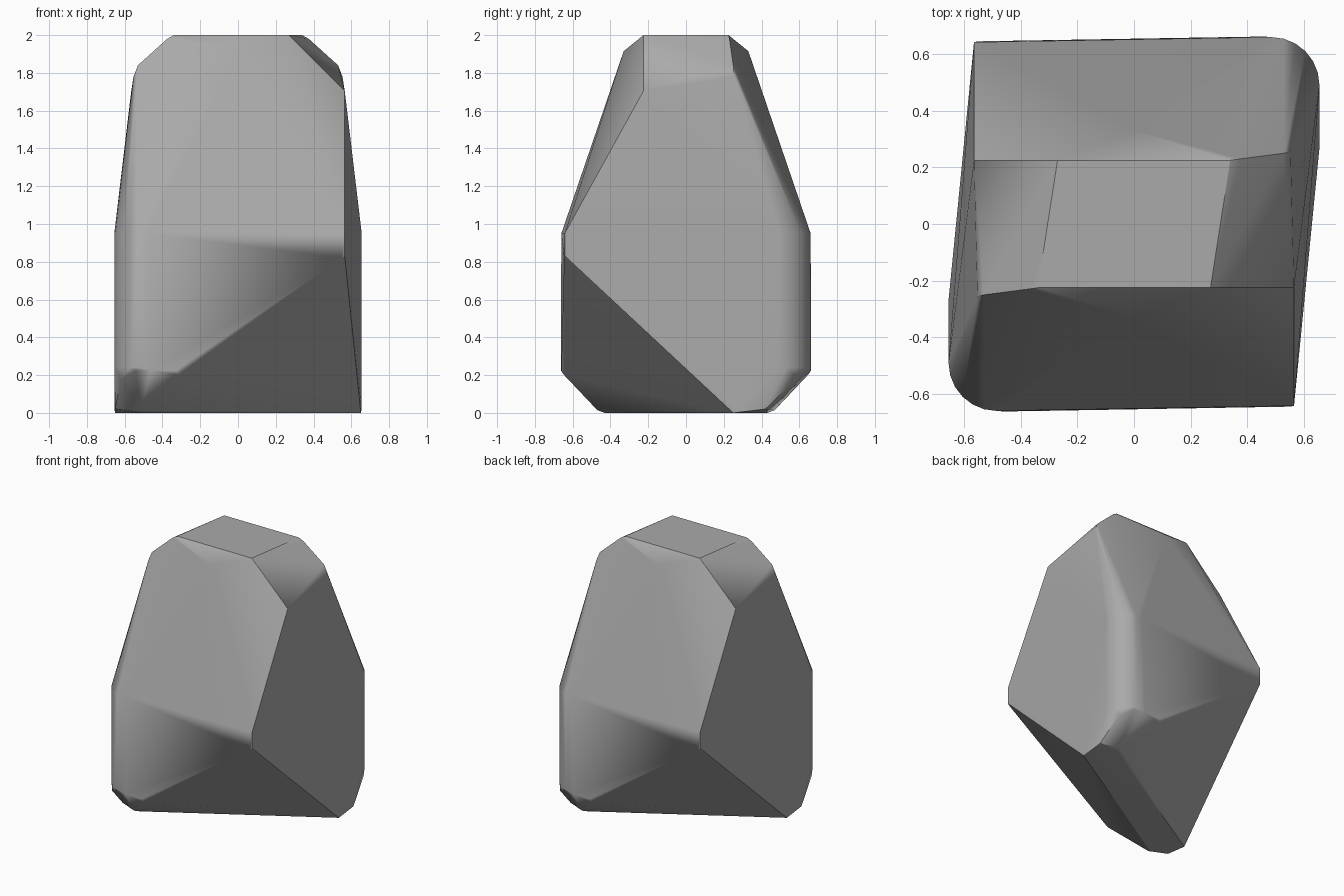
import bpy, bmesh, math
from mathutils import Vector

cube = bpy.data.objects.get("Cube")
if cube:
    bpy.data.objects.remove(cube, do_unlink=True)


def make_material(name, colour):
    mat = bpy.data.materials.new(name)
    mat.use_nodes = True
    mat.diffuse_color = colour
    mat.node_tree.nodes["Principled BSDF"].inputs["Base Color"].default_value = colour
    return mat


def arc(cx, cy, radius, z, steps=6):
    """Quarter circle of points, from the side face round to the back face."""
    angles = [math.radians(90) * i / steps for i in range(steps + 1)]
    return [(cx + radius * math.cos(a), cy + radius * math.sin(a), z) for a in angles]


# Half of the stone's corners; the other half is the same turned 180 degrees
corners = [
    # flat crown and its rounded shoulder
    (0.27, -0.225, 2.0), (0.34, 0.225, 2.0), (0.375, 0.23, 1.98),
    (0.53, 0.25, 1.84), (0.553, 0.255, 1.78), (0.565, -0.225, 1.705),
    # peak of the front facet
    (0.0, -0.33, 1.915),
    # sharp overhanging corner
    (0.565, -0.642, 0.95), (0.565, -0.64, 0.83), (0.55, -0.645, 0.82),
    # chamfered foot
    (0.65, 0.25, 0.0), (0.655, 0.27, 0.02), (0.65, 0.42, 0.02),
    (0.5, 0.43, 0.0), (0.52, 0.47, 0.015), (0.62, 0.585, 0.18),
    (0.54, 0.645, 0.225), (0.46, 0.662, 0.225), (0.33, 0.66, 0.225), (0.31, 0.645, 0.2),
]
# rounded upright corner
corners += arc(0.485, 0.49, 0.17, 0.95)
corners += [p for p in arc(0.485, 0.49, 0.17, 0.24)]

bm = bmesh.new()
for x, y, z in corners:
    bm.verts.new((x, y, z))
    bm.verts.new((-x, -y, z))
hull = bmesh.ops.convex_hull(bm, input=bm.verts)
loose = {v for v in hull["geom_interior"] + hull["geom_unused"] if isinstance(v, bmesh.types.BMVert)}
bmesh.ops.delete(bm, geom=list(loose), context="VERTS")
bmesh.ops.dissolve_limit(bm, angle_limit=math.radians(1), verts=bm.verts, edges=bm.edges)
bmesh.ops.recalc_face_normals(bm, faces=bm.faces)

mesh = bpy.data.meshes.new("stone")
bm.to_mesh(mesh)
bm.free()
stone = bpy.data.objects.new("stone", mesh)
bpy.context.collection.objects.link(stone)
mesh.materials.append(make_material("stone grey", (0.4, 0.4, 0.4, 1)))

# Smooth the rounded corners while the facets stay flat
bpy.ops.object.select_all(action="DESELECT")
stone.select_set(True)
bpy.context.view_layer.objects.active = stone
bpy.ops.object.shade_smooth_by_angle(angle=math.radians(30))
weighted = stone.modifiers.new("flat facets", "WEIGHTED_NORMAL")
weighted.keep_sharp = True
weighted.weight = 80
